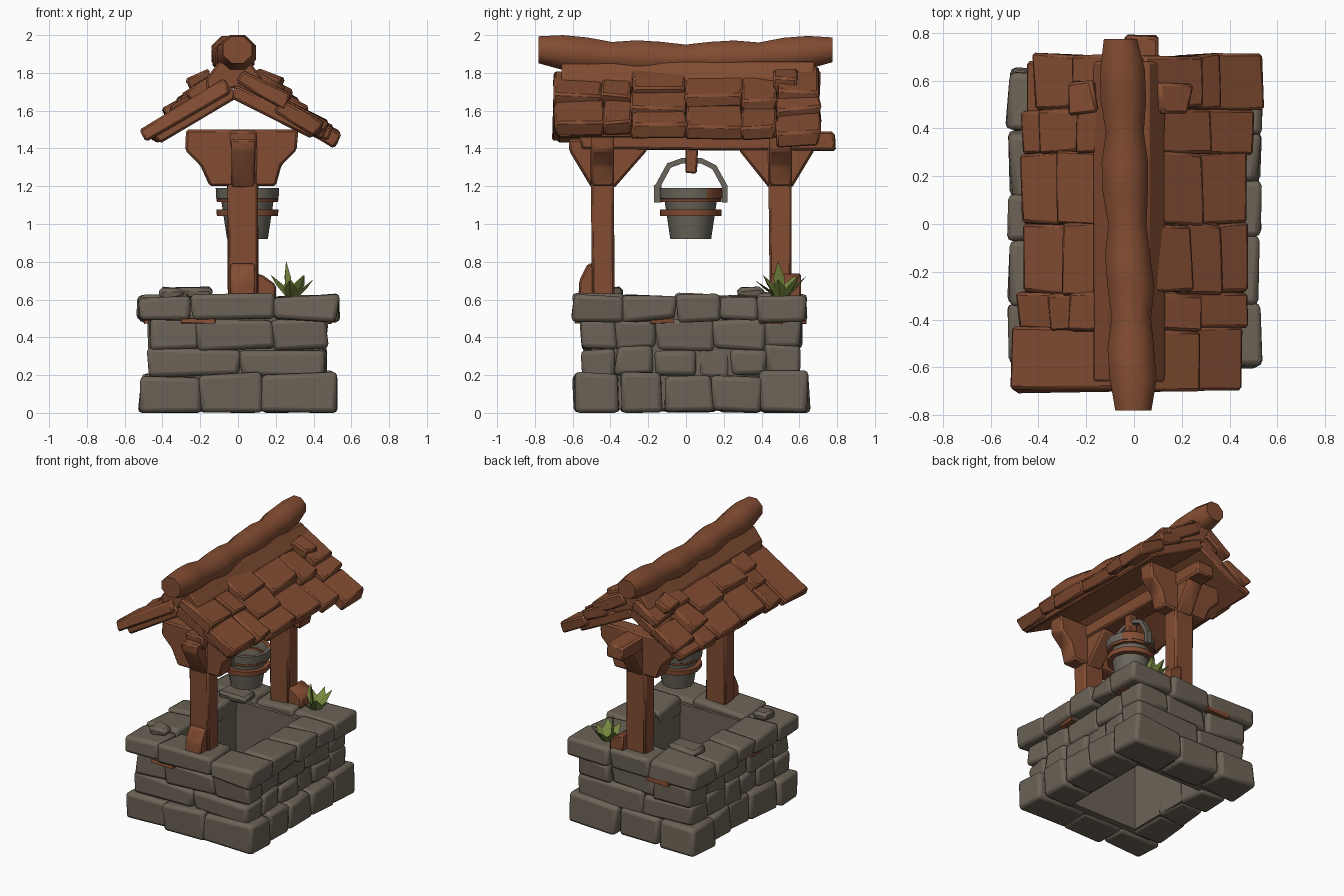
import bpy, bmesh, math, random
from mathutils import Vector, Matrix

if "Cube" in bpy.data.objects:
    bpy.data.objects.remove(bpy.data.objects["Cube"])

random.seed(7)
R = random.uniform


def material(name, rgb):
    m = bpy.data.materials.new(name)
    m.diffuse_color = (*rgb, 1)
    m.use_nodes = True
    m.node_tree.nodes["Principled BSDF"].inputs["Base Color"].default_value = m.diffuse_color
    return m


STONE = material("stone grey", (0.150, 0.124, 0.094))
WOOD = material("red brown wood", (0.225, 0.073, 0.032))
METAL = material("bucket grey", (0.145, 0.132, 0.104))
GRASS = material("grass green", (0.185, 0.245, 0.050))


def finish(bm, name, mat, bevel=0.0, segments=1, angle=35):
    bmesh.ops.recalc_face_normals(bm, faces=bm.faces)
    me = bpy.data.meshes.new(name)
    bm.to_mesh(me)
    bm.free()
    ob = bpy.data.objects.new(name, me)
    bpy.context.collection.objects.link(ob)
    me.materials.append(mat)
    if bevel:
        b = ob.modifiers.new("worn edges", "BEVEL")
        b.width, b.segments, b.limit_method = bevel, segments, "NONE"
    bpy.ops.object.select_all(action="DESELECT")
    ob.select_set(True)
    bpy.context.view_layer.objects.active = ob
    bpy.ops.object.shade_smooth_by_angle(angle=math.radians(angle))
    return ob


def block(bm, lo, hi, jitter=0.0, matrix=Matrix()):
    """Box between two corners with wobbly vertices."""
    lo, hi = Vector(lo), Vector(hi)
    for v in bmesh.ops.create_cube(bm, size=1)["verts"]:
        p = (lo + hi) / 2 + v.co * (hi - lo)
        v.co = matrix @ (p + Vector([R(-jitter, jitter) for _ in range(3)]))


def blend(a, b, t):
    return a + (b - a) * t


def prism(bm, profile, axis, lo, hi):
    """Extrude a 2D (horizontal, z) profile along x or y."""
    def put(h, z, d):
        return (d, h, z) if axis == "x" else (h, d, z)
    rings = [[bm.verts.new(put(h, z, d)) for h, z in profile] for d in (lo, hi)]
    n = len(profile)
    bm.faces.new(rings[0])
    bm.faces.new(rings[1])
    for i in range(n):
        bm.faces.new((rings[0][i], rings[0][(i + 1) % n], rings[1][(i + 1) % n], rings[1][i]))


def lathe(profile, centre, sides, name, mat):
    bm = bmesh.new()
    vs = [bm.verts.new((r, 0, z)) for r, z in profile]
    es = [bm.edges.new((vs[i], vs[i + 1])) for i in range(len(vs) - 1)]
    bmesh.ops.spin(bm, geom=vs + es, cent=(0, 0, 0), axis=(0, 0, 1),
                   angle=math.tau, steps=sides, use_duplicate=False)
    bmesh.ops.remove_doubles(bm, verts=bm.verts, dist=0.0005)
    bmesh.ops.translate(bm, verts=bm.verts, vec=centre)
    return finish(bm, name, mat)


# Stone walls: courses of uneven blocks around an open shaft
def cuts(lo, hi, n):
    return [lo] + [blend(lo, hi, (i + R(-0.2, 0.2)) / n) for i in range(1, n)] + [hi]


def course(name, z0, z1, hx, y0, y1, nx, ny, wobble, thick):
    bm = bmesh.new()
    for front in (True, False):
        c = cuts(-hx, hx, nx)
        for a, b in zip(c, c[1:]):
            ya, yb = (y0 + R(0, wobble), y0 + thick) if front else (y1 - thick, y1 - R(0, wobble))
            block(bm, (a, ya, z0), (b, yb, z1 + R(-.01, .01)), 0.015)
    for s in (-1, 1):
        c = cuts(y0 + thick, y1 - thick, ny)
        for a, b in zip(c, c[1:]):
            xs = sorted((s * (hx - R(0, wobble)), s * (hx - thick)))
            block(bm, (xs[0], a, z0), (xs[1], b, z1 + R(-.01, .01)), 0.015)
    for v in bm.verts:
        v.co.z = max(v.co.z, 0)
    finish(bm, name, STONE, 0.024, 2, 60)


course("bottom_stones", 0.0, 0.205, 0.52, -0.60, 0.65, 3, 3, 0.05, 0.25)
course("lower_wall_stones", 0.19, 0.35, 0.47, -0.56, 0.61, 2, 4, 0.025, 0.19)
course("upper_wall_stones", 0.335, 0.50, 0.47, -0.56, 0.61, 3, 3, 0.025, 0.19)
course("rim_stones", 0.49, 0.622, 0.53, -0.60, 0.65, 3, 3, 0.025, 0.265)

# Core walls close the joints and line the shaft
bm = bmesh.new()
for s in (-1, 1):
    block(bm, (s * 0.35 - 0.083, -0.5, 0.02), (s * 0.35 + 0.083, 0.55, 0.58))
    block(bm, (-0.29, 0.025 + s * 0.435 - 0.1, 0.02), (0.29, 0.025 + s * 0.435 + 0.1, 0.58))
finish(bm, "wall_core", STONE)

# Brown packing strips showing under the rim and in a few joints
bm = bmesh.new()
for s in (-1, 1):
    for y in (-0.13, 0.45):
        block(bm, (s * 0.475 - 0.02, y - 0.06, 0.475), (s * 0.475 + 0.02, y + 0.06, 0.50), 0.006)
    block(bm, (-0.30, 0.025 + s * 0.59 - 0.02, 0.475), (-0.12, 0.025 + s * 0.59 + 0.02, 0.50), 0.006)
finish(bm, "rim_packing", WOOD)

# Loose stones on the rim
bm = bmesh.new()
block(bm, (-0.36, 0.27, 0.60), (-0.14, 0.42, 0.665), 0.015)
block(bm, (-0.42, -0.45, 0.60), (-0.29, -0.34, 0.67), 0.015)
finish(bm, "loose_stones", STONE, 0.02, 1, 50)

# Posts with feet
for name, y in (("front_post", -0.44), ("back_post", 0.50)):
    bm = bmesh.new()
    block(bm, (-0.055, y - 0.062, 0.58), (0.105, y + 0.062, 1.48), 0.006)
    finish(bm, name, WOOD, 0.012)
bm = bmesh.new()
prism(bm, [(-0.57, 0.6), (-0.565, 0.70), (-0.52, 0.79), (-0.48, 0.79), (-0.48, 0.6)], "x", -0.04, 0.09)
prism(bm, [(0.09, 0.6), (0.09, 0.74), (0.13, 0.73), (0.20, 0.68), (0.20, 0.6)], "y", 0.45, 0.61)
finish(bm, "post_feet", WOOD, 0.01)

# Brackets flaring in both directions at each post head
bm = bmesh.new()
cross = [(-0.275, 1.50), (-0.28, 1.39), (-0.20, 1.31), (-0.15, 1.20),
         (0.20, 1.20), (0.23, 1.31), (0.31, 1.39), (0.32, 1.50)]
for y, before, after in ((-0.44, 0.18, 0.235), (0.50, 0.22, 0.18)):
    prism(bm, cross, "y", y - 0.06, y + 0.06)
    prism(bm, [(y - before, 1.45), (y - before, 1.39), (y - 0.06, 1.19),
               (y + 0.06, 1.19), (y + after, 1.39), (y + after, 1.45)], "x", -0.035, 0.09)
finish(bm, "post_brackets", WOOD, 0.012)

# Long beam carrying the bucket
bm = bmesh.new()
block(bm, (-0.04, -0.56, 1.39), (0.11, 0.785, 1.49), 0.01)
finish(bm, "cross_beam", WOOD, 0.012)

# Roof slopes: a deck and overlapping shingle courses
rows = [-0.70, -0.44, -0.29, 0.0, 0.30, 0.48, 0.71]
eaves = {-1: [0.485, 0.47, 0.44, 0.46, 0.45, 0.40], 1: [0.43, 0.45, 0.47, 0.47, 0.49, 0.53]}
TWO = ((-0.04, 0.55, 0.105), (0.45, 1.0, 0.055))
THREE = ((-0.04, 0.42, 0.12), (0.30, 0.72, 0.085), (0.60, 1.0, 0.05))
for side, label, deg in ((-1, "left", 30.5), (1, "right", 27)):
    a = math.radians(deg)
    frame = Matrix(((side * math.cos(a), 0, side * math.sin(a), -0.02),
                    (0, 1, 0, 0), (-math.sin(a), 0, math.cos(a), 1.665), (0, 0, 0, 1)))
    bm = bmesh.new()
    block(bm, (-0.02, -0.68, 0.0), (0.46, 0.68, 0.07), 0.008, frame)
    finish(bm, label + "_roof_deck", WOOD, 0.012)
    bm = bmesh.new()
    for i, reach in enumerate(eaves[side]):
        length = (reach + side * 0.02) / math.cos(a) - 0.03
        y0, y1 = rows[i], rows[i + 1]
        tiles = ((-0.02, 1.0, 0.06),) if side < 0 and i == 0 else (TWO, THREE)[(i + side) % 3 == 0]
        for f0, f1, h in tiles:
            lift = R(-0.008, 0.01)
            f = f1 if f1 == 1.0 else f1 + R(-0.1, 0.06)
            block(bm, (f0 * length, y0, h + lift - 0.03), (f * length, y1, h + lift + 0.05),
                  0.014, frame)
    # one shingle sticking up near the back of the ridge
    block(bm, (0.05, 0.46, 0.13), (0.18, 0.60, 0.215), 0.022, frame)
    finish(bm, label + "_roof_shingles", WOOD, 0.012, 1, 45)

# Packing between the slopes and the ridge
bm = bmesh.new()
prism(bm, [(-0.16, 1.66), (-0.02, 1.72), (0.12, 1.66), (0.13, 1.77), (0.06, 1.86),
           (-0.10, 1.86), (-0.17, 1.77)], "y", -0.66, 0.68)
finish(bm, "ridge_packing", WOOD, 0.01)

# Sagging, lumpy ridge log
bm = bmesh.new()
rings = []
for k in range(13):
    t = k / 12
    y = blend(-0.78, 0.775, t)
    cx = blend(0.0, -0.05, t) + R(-0.008, 0.008)
    cz = 1.862 + 0.048 * (2 * t - 1) ** 2
    r = 0.092 * (0.9 if k in (0, 12) else 1) + (0.006 if k % 3 else -0.008) + R(-0.004, 0.004)
    rings.append([bm.verts.new((cx + r * math.cos(q) * 1.06, y, min(2.0, cz + r * math.sin(q))))
                  for q in [math.tau * (j + 0.5) / 8 for j in range(8)]])
for p, q in zip(rings, rings[1:]):
    for j in range(8):
        bm.faces.new((p[j], p[(j + 1) % 8], q[(j + 1) % 8], q[j]))
bm.faces.new(rings[0])
bm.faces.new(rings[-1])
top = max(v.co.z for v in bm.verts)
for v in bm.verts:
    v.co.z += 2.0 - top
finish(bm, "roof_ridge", WOOD, angle=50)

# Bucket with rim, bands, handle and hook; one stretch of the rim is wood
spot = (0.05, 0.025, 0)
pail = lathe([(0, .92), (.108, .92), (.138, 1.12), (.165, 1.135), (.168, 1.19), (.14, 1.19), (.1, .96), (0, .96)],
             spot, 12, "bucket", METAL)
pail.data.materials.append(WOOD)
for f in pail.data.polygons:
    if f.center.z > 1.15 and f.center.y > 0.09 and f.center.x > 0.06:
        f.material_index = 1
for name, z, w in (("bucket_lower_band", 1.06, 0.017), ("bucket_upper_band", 1.125, 0.008)):
    lathe([(.12, z - w), (.162, z - w), (.164, z + w), (.12, z + w), (.12, z - w)], spot, 12, name, WOOD)
bm = bmesh.new()
path = [Vector((0.05, y, z)) for y, z in ((-.15, 1.12), (-.15, 1.2), (-.09, 1.31), (-0.02, 1.335),
                                         (.08, 1.335), (.15, 1.30), (.205, 1.2), (.205, 1.12))]
for p, q in zip(path, path[1:]):
    m = Matrix.Translation((p + q) / 2) @ (q - p).to_track_quat("Z", "X").to_matrix().to_4x4()
    n = (q - p).length / 2 + 0.006
    block(bm, (-0.014, -0.02, -n), (0.014, 0.02, n), 0, m)
finish(bm, "bucket_handle", METAL)
bm = bmesh.new()
block(bm, (0.02, 0.0, 1.27), (0.08, 0.06, 1.40), 0.006)
finish(bm, "bucket_hook", WOOD, 0.008)

# Grass tuft: broad, folded, tapering blades leaning outwards
bm = bmesh.new()
for k in range(7):
    d = math.tau * k / 7 + R(-0.2, 0.2)
    lean, tall = (0.02, 0.195) if k == 4 else (R(0.10, 0.125), R(0.09, 0.15))
    out, across = Vector((math.cos(d), math.sin(d), 0)), Vector((-math.sin(d), math.cos(d), 0))
    base = Vector((0.285, 0.505, 0.61)) + out * 0.015
    mid = base + out * lean * 0.5 + Vector((0, 0, tall * 0.55))
    tip = bm.verts.new(base + out * lean + Vector((0, 0, tall)))
    b, m = ([bm.verts.new(p + across * s * w + out * (s == 0) * 0.018) for s in (-1, 0, 1)]
            for p, w in ((base, 0.026), (mid, 0.034)))
    for i in range(3):
        j = (i + 1) % 3
        bm.faces.new((b[i], b[j], m[j], m[i]))
        bm.faces.new((m[i], m[j], tip))
    bm.faces.new(b)
finish(bm, "grass_tuft", GRASS, angle=20)
